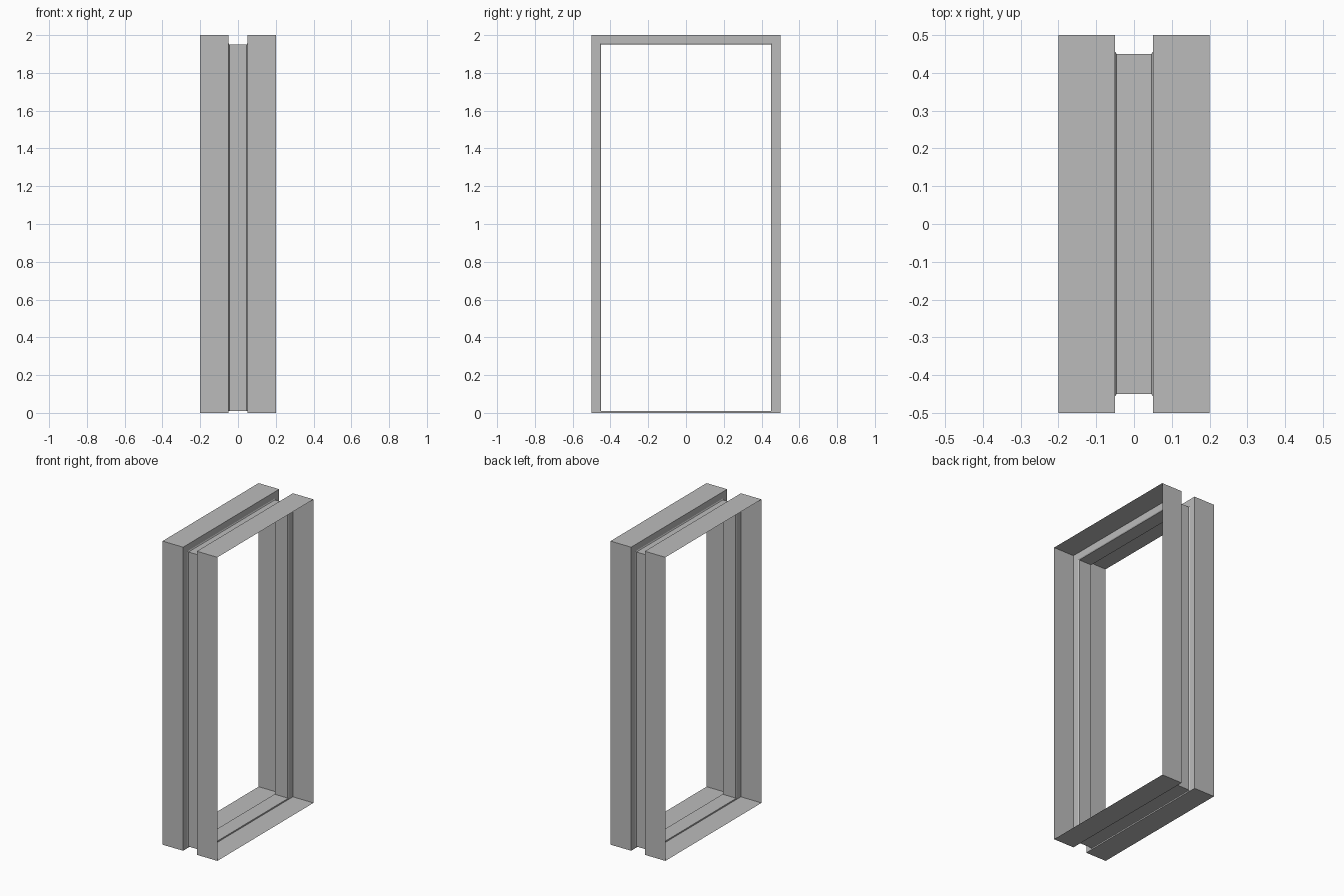
import bpy
import bmesh

cube = bpy.data.objects.get("Cube")
if cube:
    bpy.data.objects.remove(cube, do_unlink=True)

# Grey painted finish
grey = bpy.data.materials.new("light_grey")
grey.use_nodes = True
colour = (0.5, 0.5, 0.5, 1)
grey.diffuse_color = colour
grey.node_tree.nodes["Principled BSDF"].inputs["Base Color"].default_value = colour

WIDTH, HEIGHT = 1.0, 2.0
SIDE_STEP, SILL_STEP = 0.05, 0.01

# Channel profile across the depth: (x, share of the full step inwards)
half = [(0.2, 0), (0.05, 0), (0.05, 0.88), (0.046, 1)]
profile = half + [(-x, s) for x, s in reversed(half)]


def frame_ring(bm, x, share):
    """One rectangular loop around the opening."""
    y = WIDTH / 2 - SIDE_STEP * share
    low = SILL_STEP * share
    high = HEIGHT - SIDE_STEP * share
    corners = [(-y, low), (y, low), (y, high), (-y, high)]
    return [bm.verts.new((x, cy, cz)) for cy, cz in corners]


# Thin sheet frame with a recessed channel all round
bm = bmesh.new()
rings = [frame_ring(bm, x, share) for x, share in profile]
for a, b in zip(rings, rings[1:]):
    for i in range(4):
        j = (i + 1) % 4
        bm.faces.new((a[i], b[i], b[j], a[j]))

# Turn the sheet to face outwards
if sum(f.normal.dot(f.calc_center_median()) for f in bm.faces if not f.normal_update()) < 0:
    bmesh.ops.reverse_faces(bm, faces=bm.faces[:])

mesh = bpy.data.meshes.new("door_frame")
bm.to_mesh(mesh)
bm.free()
mesh.materials.append(grey)
frame = bpy.data.objects.new("door_frame", mesh)
bpy.context.collection.objects.link(frame)
